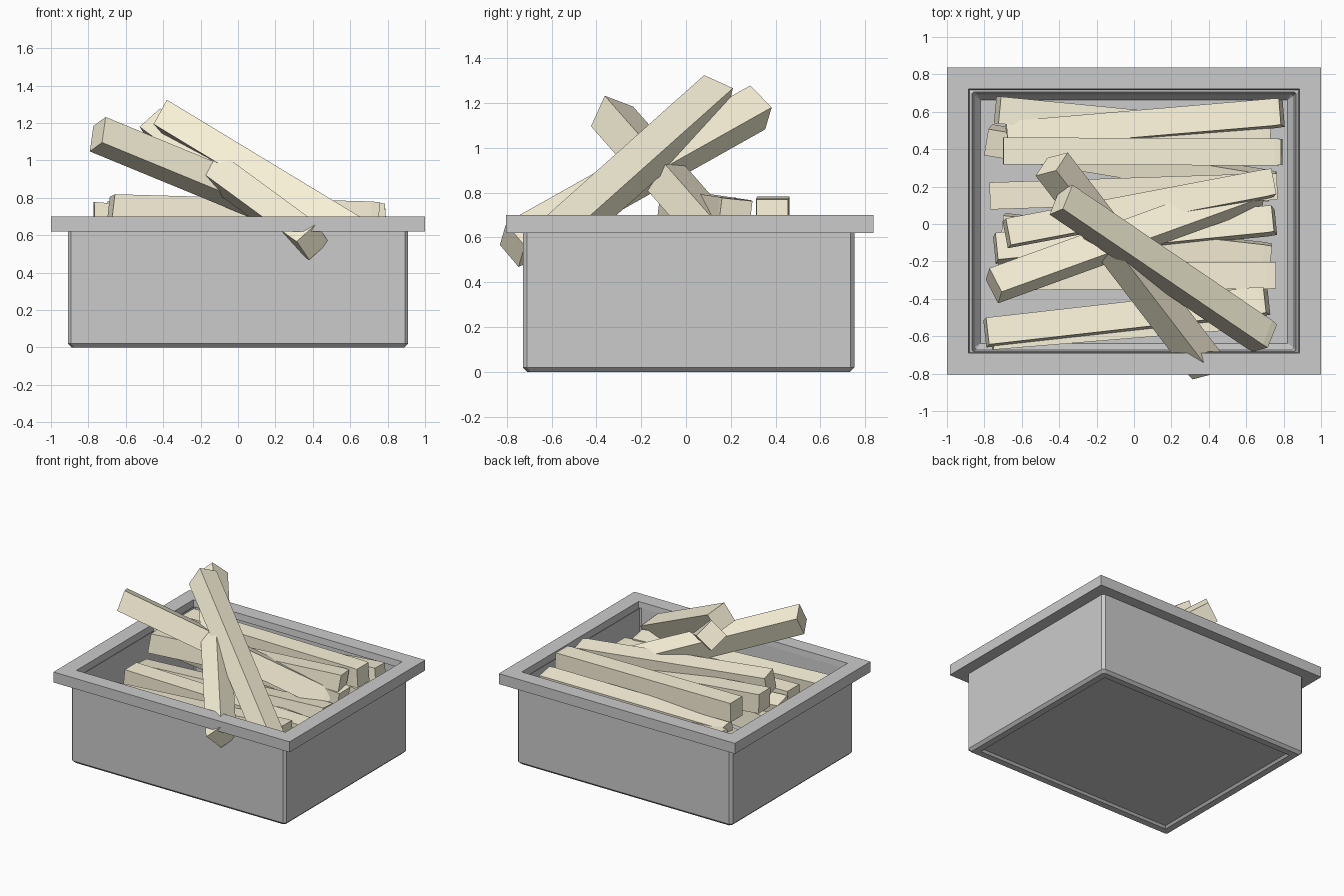
import bpy, bmesh, random
from mathutils import Vector, Matrix

if "Cube" in bpy.data.objects:
    bpy.data.objects.remove(bpy.data.objects["Cube"])

random.seed(4)
CY = 0.012                     # tub centre along y


def colour(name, rgb):
    m = bpy.data.materials.new(name)
    m.diffuse_color = (*rgb, 1)
    m.use_nodes = True
    m.node_tree.nodes["Principled BSDF"].inputs["Base Color"].default_value = m.diffuse_color
    return m


cream = colour("cream", (0.96, 0.90, 0.70))
pale = colour("pale_grey", (0.80, 0.81, 0.83))


def finish(name, bm, mat=None):
    bmesh.ops.remove_doubles(bm, verts=bm.verts, dist=0.0005)
    bmesh.ops.recalc_face_normals(bm, faces=bm.faces)
    me = bpy.data.meshes.new(name)
    bm.to_mesh(me)
    bm.free()
    if mat:
        me.materials.append(mat)
    ob = bpy.data.objects.new(name, me)
    bpy.context.collection.objects.link(ob)
    return ob


def loft(bm, rings, closed=False):
    """Skin a list of vertex loops; cap both ends or join them up."""
    loops = [[bm.verts.new(p) for p in r] for r in rings]
    n = len(loops[0])
    pairs = list(zip(loops, loops[1:]))
    if closed:
        pairs.append((loops[-1], loops[0]))
    else:
        bm.faces.new(loops[0][::-1])
        bm.faces.new(loops[-1])
    for a, b in pairs:
        for i in range(n):
            j = (i + 1) % n
            bm.faces.new((a[i], a[j], b[j], b[i]))


def tub_ring(e, z, c):
    """Rectangle grown by e from the body outline, corners chamfered by c."""
    x, y = 0.91 + e, 0.74 + e
    pts = [(x, c - y), (x, y - c), (x - c, y), (c - x, y),
           (-x, y - c), (-x, c - y), (c - x, -y), (x - c, -y)]
    return [(px, py + CY, z) for px, py in pts]


# tub body: recessed base, chamfered walls, hollow inside
bm = bmesh.new()
loft(bm, [tub_ring(*r) for r in [
    (-0.085, 0.015, 0), (-0.07, 0.0, 0), (-0.02, 0.0, 0.015),
    (0.0, 0.02, 0.018), (0.0, 0.63, 0.018), (-0.045, 0.66, 0.01),
    (-0.06, 0.09, 0.01), (-0.09, 0.05, 0)]])
finish("tub_body", bm, pale)

# overhanging rim frame
bm = bmesh.new()
loft(bm, [tub_ring(*r) for r in [
    (-0.01, 0.62, 0), (0.09, 0.62, 0), (0.09, 0.70, 0),
    (-0.025, 0.70, 0), (-0.03, 0.65, 0)]], closed=True)
rim = finish("tub_rim", bm)
rim.scale.y = 0.988            # front and back overhang slightly less
rim.location.y = 0.004


def stick(name, start, end, roll=0.0, size=0.145):
    """Square stick between two end centres, with slightly uneven cut ends."""
    a, b = Vector(start), Vector(end)
    d = b - a
    h, L = size / 2, d.length / 2
    m = (Matrix.Translation((a + b) / 2)
         @ d.to_track_quat('X', 'Z').to_matrix().to_4x4()
         @ Matrix.Rotation(roll, 4, 'X'))
    rings = []
    for x, s in ((-L, 1.0), (-L + 0.04, 1.0), (L - 0.04, 1.0), (L, 0.96)):
        skew = random.uniform(-0.012, 0.012) if abs(x) == L else 0
        rings.append([m @ Vector((x + skew * v, u * h * s, v * h * s))
                      for u, v in ((-1, -1), (1, -1), (1, 1), (-1, 1))])
    bm = bmesh.new()
    loft(bm, rings)
    return finish(name, bm, cream)


# sticks leaning up out of the tub
stick("leaning_stick_left", (-0.75, -0.33, 1.14), (0.66, 0.18, 0.56), -0.35, 0.15)
stick("leaning_stick_low", (-0.44, 0.32, 1.18), (0.40, -0.775, 0.565), 0.8, 0.15)
stick("leaning_stick_high", (-0.39, 0.13, 1.23), (0.70, -0.61, 0.57), -0.45, 0.15)

# sticks lying across the tub, back to front
lying = [
    ((-0.73, 0.61, 0.55), (0.72, 0.47, 0.50), 0.0),
    ((-0.68, 0.47, 0.55), (0.79, 0.595, 0.62), -0.1),
    ((-0.70, 0.39, 0.71), (0.79, 0.385, 0.70), 0.0),
    ((-0.78, 0.45, 0.48), (0.74, 0.20, 0.48), 0.2),
    ((-0.77, 0.15, 0.705), (0.75, 0.20, 0.58), 0.0),
    ((-0.68, -0.05, 0.74), (0.74, 0.22, 0.70), -0.1),
    ((-0.74, -0.13, 0.52), (0.75, 0.02, 0.52), -0.15),
    ((-0.70, -0.02, 0.44), (0.73, -0.18, 0.46), 0.1),
    ((-0.72, -0.28, 0.55), (0.75, -0.275, 0.52), 0.0),
    ((-0.79, -0.58, 0.52), (0.71, -0.41, 0.54), -0.1),
    ((-0.76, -0.60, 0.42), (0.70, -0.48, 0.40), 0.0),
]
for i, (a, b, roll) in enumerate(lying):
    stick(f"lying_stick_{i + 1}", a, b, roll)
